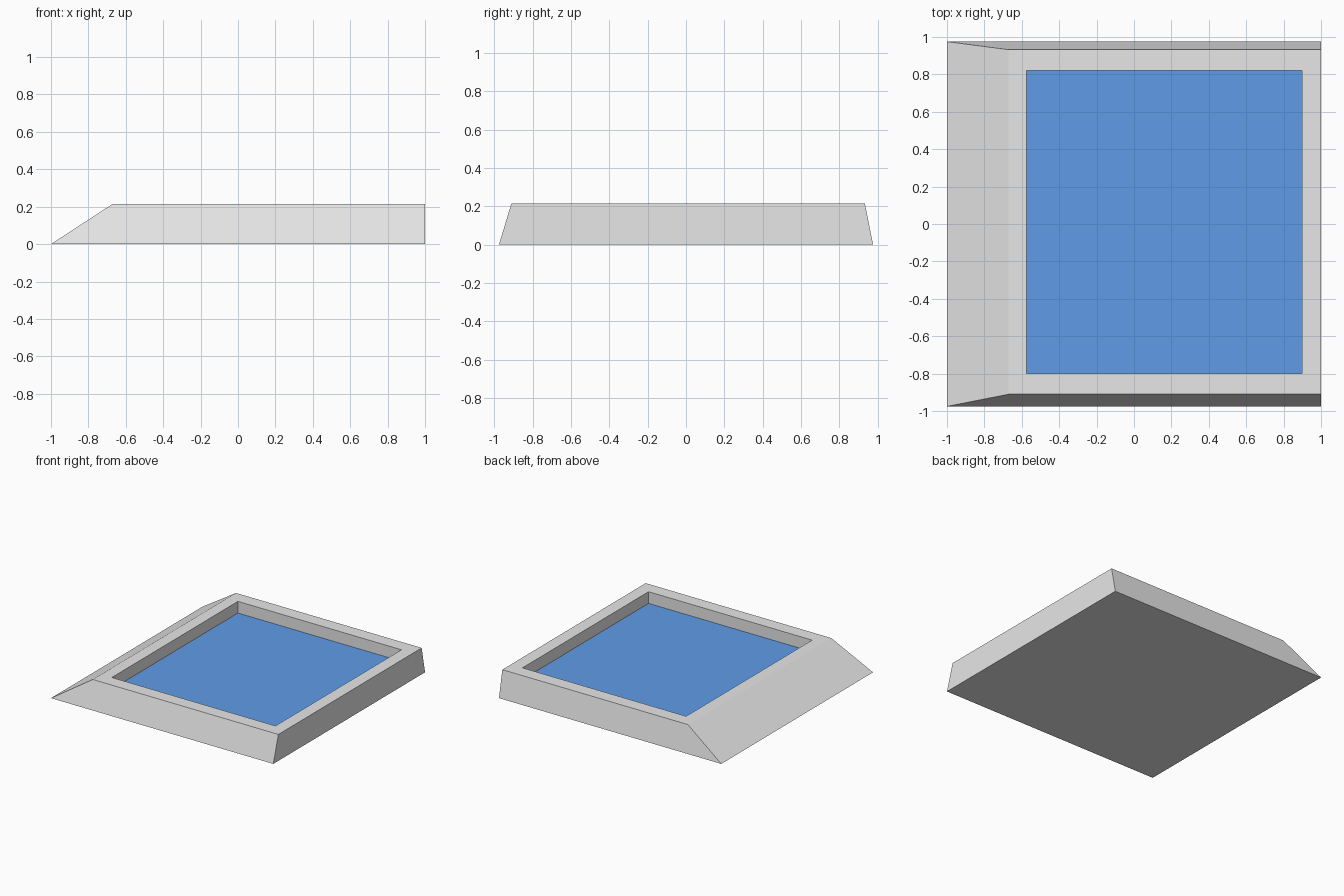
import bpy
import bmesh

default = bpy.data.objects.get("Cube")
if default:
    bpy.data.objects.remove(default, do_unlink=True)


def make_material(name, color):
    mat = bpy.data.materials.new(name)
    mat.use_nodes = True
    mat.diffuse_color = color
    mat.node_tree.nodes["Principled BSDF"].inputs["Base Color"].default_value = color
    return mat


def rect(bm, x0, x1, y0, y1, z):
    """Four corners, counter-clockwise from above."""
    return [bm.verts.new((x, y, z)) for x, y in ((x0, y0), (x1, y0), (x1, y1), (x0, y1))]


def bridge(bm, lower, upper):
    """Quads joining two loops of four corners."""
    for i in range(4):
        j = (i + 1) % 4
        bm.faces.new((lower[i], lower[j], upper[j], upper[i]))


def finish(bm, name, mat):
    mesh = bpy.data.meshes.new(name)
    bm.to_mesh(mesh)
    bm.free()
    mesh.materials.append(mat)
    obj = bpy.data.objects.new(name, mesh)
    bpy.context.collection.objects.link(obj)


grey = make_material("light grey", (0.8, 0.8, 0.8, 1))
blue = make_material("water blue", (0.13, 0.37, 0.89, 1))

TOP, WATER = 0.215, 0.12
OPENING = (-0.575, 0.897, -0.80, 0.82)

# Sloped surround with a sunken rectangular opening
bm = bmesh.new()
base = rect(bm, -1, 1, -0.975, 0.975, 0)
rim = rect(bm, -0.67, 1, -0.91, 0.932, TOP)
inner = rect(bm, *OPENING, TOP)
floor = rect(bm, *OPENING, WATER)
bm.faces.new(base[::-1])
for lower, upper in ((base, rim), (rim, inner), (inner, floor)):
    bridge(bm, lower, upper)
finish(bm, "surround", grey)

# Water surface closing the opening
bm = bmesh.new()
bm.faces.new(rect(bm, *OPENING, WATER))
finish(bm, "water", blue)
